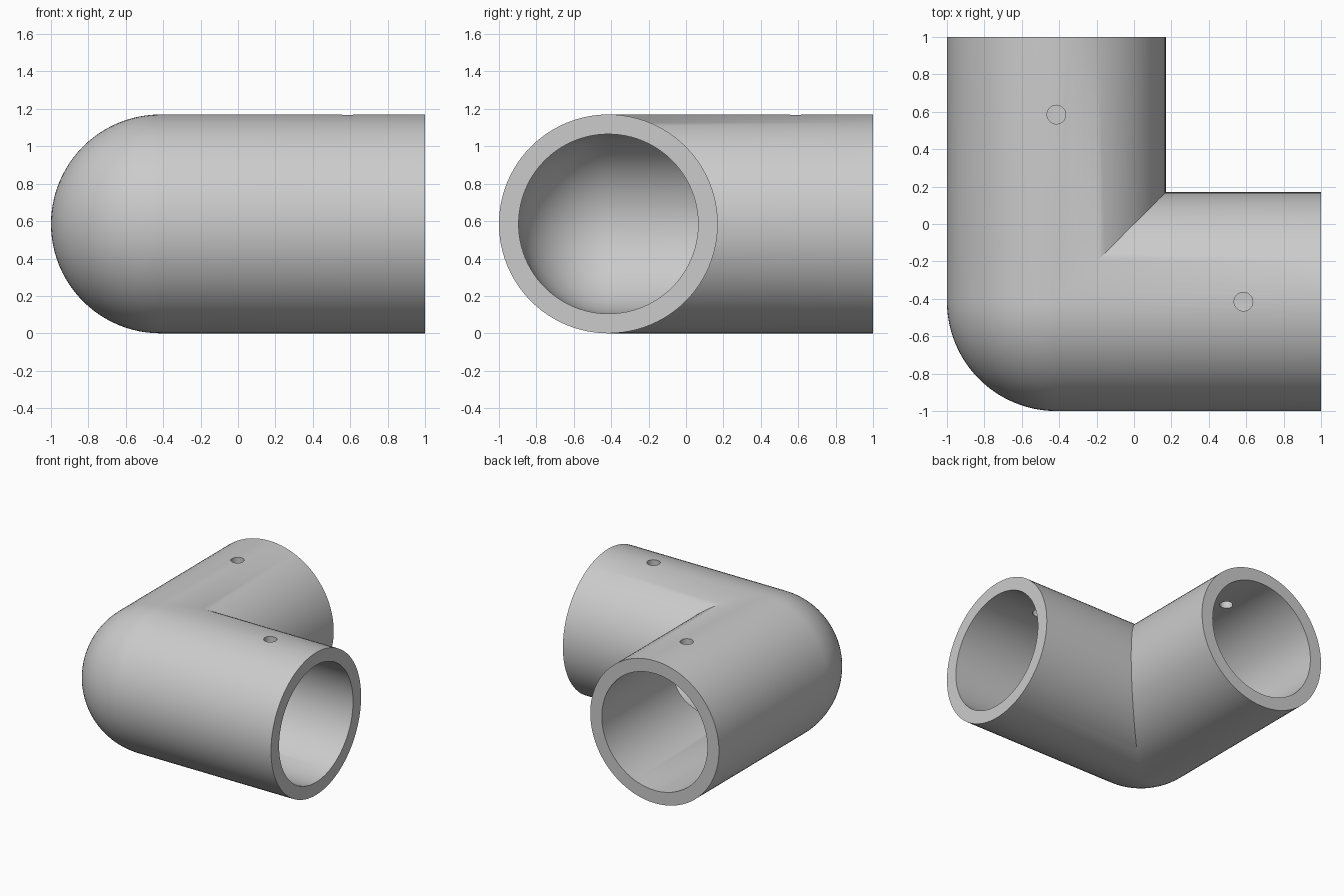
import bpy, bmesh, math
from mathutils import Vector, Matrix

cube = bpy.data.objects.get("Cube")
if cube:
    bpy.data.objects.remove(cube, do_unlink=True)

OUTER, INNER, HOLE = 0.585, 0.48, 0.05
CORNER = Vector((OUTER - 1, OUTER - 1, OUTER))
ARM = 1 - CORNER.x

grey = bpy.data.materials.new("light_grey")
grey.use_nodes = True
colour = (0.6, 0.6, 0.6, 1)
grey.diffuse_color = colour
grey.node_tree.nodes["Principled BSDF"].inputs["Base Color"].default_value = colour


def make_object(name, bm):
    mesh = bpy.data.meshes.new(name)
    bm.to_mesh(mesh)
    bm.free()
    mesh.materials.append(grey)
    obj = bpy.data.objects.new(name, mesh)
    bpy.context.collection.objects.link(obj)
    return obj


def dome(radius, steps=24):
    """Quarter-circle profile from the pole to the start of the straight pipe."""
    angles = [math.pi / 2 * i / steps for i in range(steps + 1)]
    return [(-radius * math.cos(a), 0, radius * math.sin(a)) for a in angles]


# Hollow round-ended pipe, revolved about its own axis
bm = bmesh.new()
profile = dome(OUTER) + [(ARM, 0, OUTER), (ARM, 0, INNER)] + dome(INNER)[::-1]
verts = [bm.verts.new(p) for p in profile]
edges = [bm.edges.new(pair) for pair in zip(verts, verts[1:])]
bmesh.ops.spin(bm, geom=verts + edges, cent=(0, 0, 0), axis=(1, 0, 0),
               angle=math.tau, steps=96, use_duplicate=False)
bmesh.ops.remove_doubles(bm, verts=bm.verts, dist=1e-5)

# Mitre cut at the corner, then reflect the arm to make the second one
bmesh.ops.bisect_plane(bm, geom=bm.verts[:] + bm.edges[:] + bm.faces[:], dist=1e-5,
                       plane_co=(0, 0, 0), plane_no=(-1, 1, 0), clear_outer=True)
copy = bmesh.ops.duplicate(bm, geom=bm.verts[:] + bm.edges[:] + bm.faces[:])["geom"]
for v in copy:
    if isinstance(v, bmesh.types.BMVert):
        v.co.x, v.co.y = v.co.y, v.co.x
bmesh.ops.remove_doubles(bm, verts=bm.verts, dist=1e-4)
bmesh.ops.recalc_face_normals(bm, faces=bm.faces)
bmesh.ops.translate(bm, vec=CORNER, verts=bm.verts)
elbow = make_object("pipe_elbow", bm)

# Screw holes through the top wall of each arm
bm = bmesh.new()
for offset in (Vector((1, 0, 0)), Vector((0, 1, 0))):
    spot = CORNER + offset + Vector((0, 0, OUTER))
    bmesh.ops.create_cone(bm, cap_ends=True, segments=32, radius1=HOLE, radius2=HOLE,
                          depth=0.5, matrix=Matrix.Translation(spot))
cutter = make_object("hole_cutter", bm)
cutter.hide_render = True

bpy.ops.object.select_all(action="DESELECT")
bpy.context.view_layer.objects.active = elbow
elbow.select_set(True)
cut = elbow.modifiers.new("screw_holes", "BOOLEAN")
cut.operation, cut.solver, cut.object = "DIFFERENCE", "EXACT", cutter
bpy.ops.object.modifier_apply(modifier=cut.name)
bpy.data.objects.remove(cutter, do_unlink=True)
bpy.ops.object.shade_smooth_by_angle(angle=math.radians(30))
